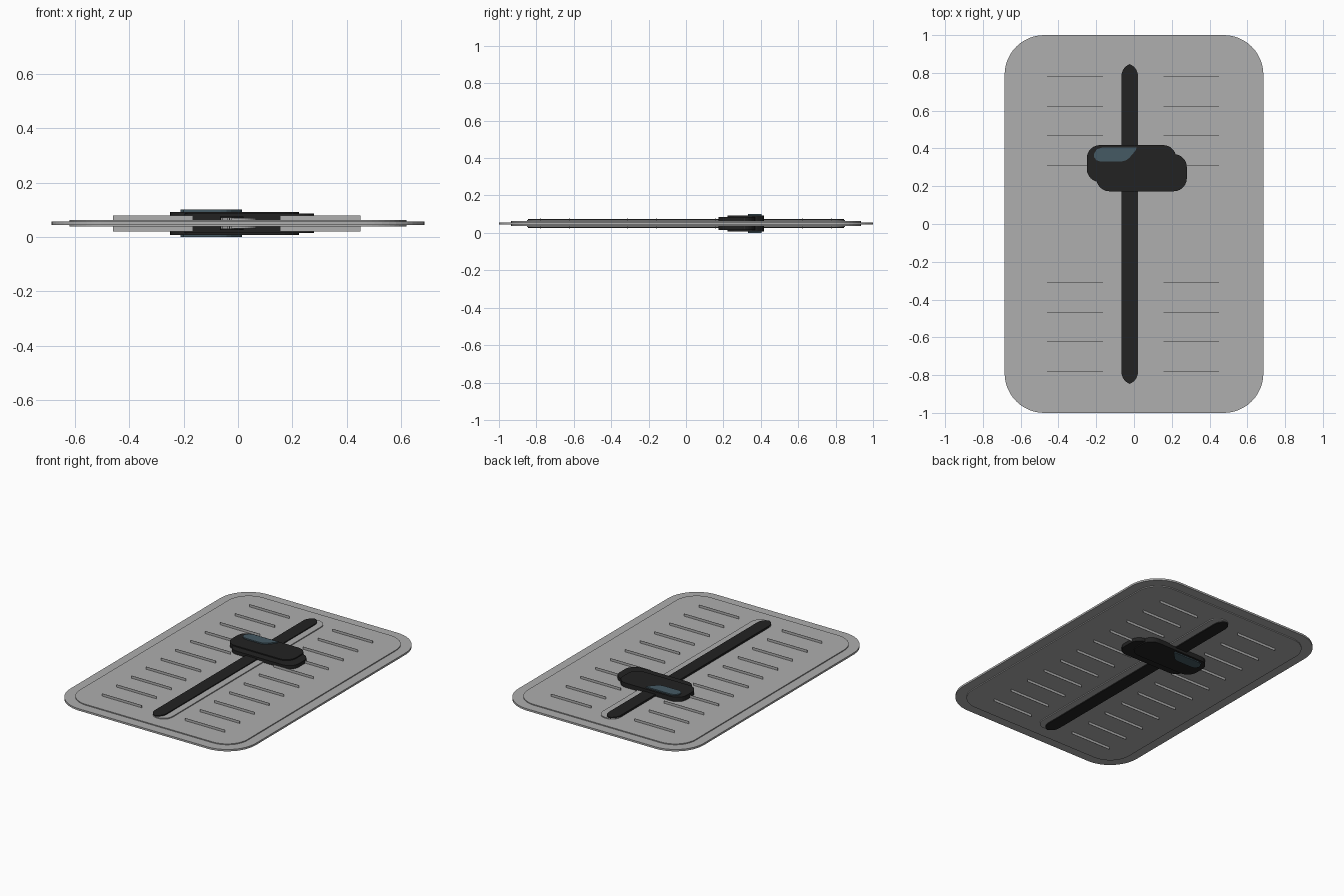
import bpy
import math

MID = 0.05             # every layer is symmetric about this height
STEP = 0.00625         # each layer stands out this much further

cube = bpy.data.objects.get("Cube")
if cube:
    bpy.data.objects.remove(cube, do_unlink=True)


def material(name, rgb):
    mat = bpy.data.materials.new(name)
    mat.use_nodes = True
    mat.diffuse_color = (*rgb, 1)
    mat.node_tree.nodes["Principled BSDF"].inputs["Base Color"].default_value = (*rgb, 1)
    return mat


grey = material("light grey", (0.425, 0.425, 0.425))
black = material("soft black", (0.016, 0.016, 0.016))
blue = material("slate blue", (0.06, 0.102, 0.127))


def rounded(x0, x1, y0, y1, r, seg=8):
    """Counter-clockwise outline of a rounded rectangle."""
    centres = [(x1 - r, y1 - r), (x0 + r, y1 - r), (x0 + r, y0 + r), (x1 - r, y0 + r)]
    points = []
    for i, (cx, cy) in enumerate(centres):
        for k in range(seg + 1):
            a = math.pi / 2 * (i + k / seg)
            points.append((cx + r * math.cos(a), cy + r * math.sin(a)))
    return points


def layer(name, outline, level, mat):
    """Extrude an outline equally above and below the middle."""
    n = len(outline)
    h = STEP * level
    verts = [(x, y, MID + s * h) for s in (-1, 1) for x, y in outline]
    faces = [list(range(n))[::-1], list(range(n, 2 * n))]
    faces += [(i, (i + 1) % n, (i + 1) % n + n, i + n) for i in range(n)]
    mesh = bpy.data.meshes.new(name)
    mesh.from_pydata(verts, [], faces)
    mesh.materials.append(mat)
    obj = bpy.data.objects.new(name, mesh)
    bpy.context.collection.objects.link(obj)
    return obj


# Panel with a raised inner panel
layer("panel", rounded(-0.685, 0.685, -1, 1, 0.21, 12), 1, grey)
layer("inner_panel", rounded(-0.62, 0.62, -0.935, 0.935, 0.15, 10), 2, grey)

# Slider track and the shaded side of its groove
R, END, SHIFT = 0.066, 0.784, 0.045
layer("track", rounded(-R, R, -END - R, END + R, R - 0.0005), 3, grey)

upper = []
x_right, x_left, count = R - SHIFT, -R, 16
for i in range(count + 1):
    x = x_right + (x_left - x_right) * (1 - math.cos(math.pi * i / count)) / 2
    reach = max(abs(x), abs(x + SHIFT))
    upper.append((x, END + math.sqrt(max(R * R - reach * reach, 0))))
layer("track_groove", upper + [(x, -y) for x, y in reversed(upper)], 4, black)

# Very thin scale marks on both sides of the track
for side, x0, x1 in (("right", -0.46, -0.165), ("left", 0.155, 0.45)):
    for i in range(11):
        y = -0.78 + 0.156 * i
        t = 0.001
        layer(f"{side}_scale_mark_{i + 1}",
              [(x0, y - t), (x1, y - t), (x1, y + t), (x0, y + t)], 4.7, grey)

# Slider knob: lower body, upper body and highlight
layer("knob_lower", rounded(-0.2, 0.28, 0.173, 0.37, 0.07, 6), 5.7, black)
layer("knob_upper", rounded(-0.25, 0.224, 0.222, 0.418, 0.07, 6), 6.8, black)
highlight = [(0.014, 0.404), (-0.17, 0.404), (-0.197, 0.395), (-0.211, 0.373),
             (-0.211, 0.354), (-0.2, 0.338), (-0.18, 0.331), (-0.065, 0.331),
             (-0.042, 0.337), (-0.025, 0.35), (0.008, 0.388)]
layer("knob_highlight", highlight, 8, blue)
